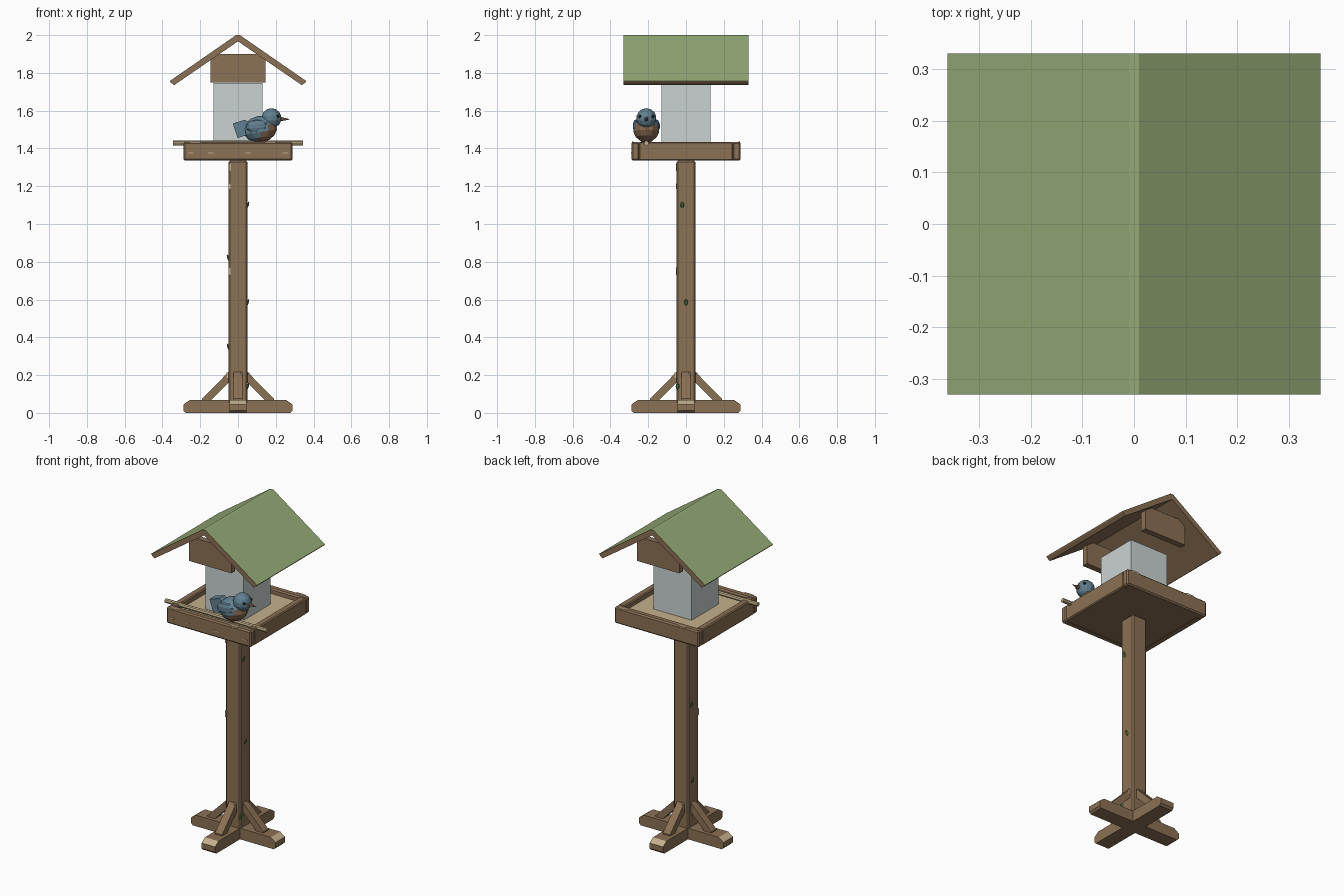
import bpy, bmesh, math
from mathutils import Matrix, Vector

cube = bpy.data.objects.get("Cube")
if cube:
    bpy.data.objects.remove(cube, do_unlink=True)


def material(name, color):
    m = bpy.data.materials.new(name)
    m.use_nodes = True
    rgba = (*color, 1)
    m.diffuse_color = rgba
    m.node_tree.nodes["Principled BSDF"].inputs["Base Color"].default_value = rgba
    return m


wood = material("brown wood", (0.26, 0.165, 0.09))
pale = material("pale bare wood", (0.55, 0.43, 0.26))
green = material("green roof", (0.30, 0.40, 0.18))
glass = material("frosted grey", (0.60, 0.65, 0.65))
blue = material("slate blue", (0.12, 0.215, 0.28))
rust = material("belly brown", (0.24, 0.14, 0.08))
leaf = material("leaf green", (0.10, 0.22, 0.07))
dark = material("dark eye", (0.02, 0.02, 0.02))


def finish(name, bm, mats, rule=None):
    """Turn a bmesh into an object, choosing face materials by a rule."""
    bmesh.ops.recalc_face_normals(bm, faces=bm.faces)
    bm.normal_update()
    if rule:
        for f in bm.faces:
            f.material_index = rule(f)
    me = bpy.data.meshes.new(name)
    bm.to_mesh(me)
    bm.free()
    for m in mats:
        me.materials.append(m)
    ob = bpy.data.objects.new(name, me)
    bpy.context.collection.objects.link(ob)
    return ob


def box(name, center, size, mats, bevel=0, rule=None, turn=0):
    bm = bmesh.new()
    bmesh.ops.create_cube(bm, size=1)
    bmesh.ops.scale(bm, vec=size, verts=bm.verts)
    if bevel:
        bmesh.ops.bevel(bm, geom=bm.edges[:], offset=bevel, segments=1, affect='EDGES')
    spin = Matrix.Rotation(turn, 4, 'Z') @ Matrix.Translation(center)
    bmesh.ops.transform(bm, matrix=spin, verts=bm.verts)
    return finish(name, bm, mats, rule)


def prism(name, profile, y0, y1, mats, rule=None, turn=0):
    """Extrude an x-z profile along y."""
    bm = bmesh.new()
    face = bm.faces.new([bm.verts.new((x, y0, z)) for x, z in profile])
    ext = bmesh.ops.extrude_face_region(bm, geom=[face])
    moved = [v for v in ext["geom"] if isinstance(v, bmesh.types.BMVert)]
    bmesh.ops.translate(bm, vec=(0, y1 - y0, 0), verts=moved)
    bmesh.ops.rotate(bm, cent=(0, 0, 0), matrix=Matrix.Rotation(turn, 3, 'Z'), verts=bm.verts)
    return finish(name, bm, mats, rule)


def ball(name, center, radii, mats, rule=None, segments=12, rings=7, tilt=0):
    bm = bmesh.new()
    bmesh.ops.create_uvsphere(bm, u_segments=segments, v_segments=rings, radius=1)
    m = Matrix.Translation(center) @ Matrix.Rotation(tilt, 4, 'Y') @ Matrix.Diagonal((*radii, 1))
    bmesh.ops.transform(bm, matrix=m, verts=bm.verts)
    return finish(name, bm, mats, rule)


def rod(name, a, b, r1, r2, mats, sides=8):
    a, b = Vector(a), Vector(b)
    bm = bmesh.new()
    bmesh.ops.create_cone(bm, cap_ends=True, segments=sides, radius1=r1, radius2=r2,
                          depth=(b - a).length)
    m = Matrix.Translation((a + b) / 2) @ (b - a).to_track_quat('Z', 'Y').to_matrix().to_4x4()
    bmesh.ops.transform(bm, matrix=m, verts=bm.verts)
    return finish(name, bm, mats)


# Crossed feet and four braces, worn pale on the upper end chamfers
def worn_end(f):
    c, n = f.calc_center_median(), f.normal
    return int(max(abs(c.x), abs(c.y)) > 0.26 and 0.5 < n.z < 0.9)


foot = [(-0.288, 0.012), (-0.276, 0), (0.276, 0), (0.288, 0.012),
        (0.288, 0.045), (0.255, 0.068), (-0.255, 0.068), (-0.288, 0.045)]
brace = [(0.045, 0.165), (0.143, 0.066), (0.19, 0.066), (0.19, 0.076), (0.045, 0.222)]
for i in range(2):
    prism(f"foot_beam_{i + 1}", foot, -0.046, 0.046, [wood, pale], worn_end, i * math.pi / 2)
for i in range(4):
    turn = i * math.pi / 2
    prism(f"brace_{i + 1}", brace, -0.024, 0.024, [wood], turn=turn)
    box(f"brace_chip_{i + 1}", (0.052, 0.019, 0.20), (0.016, 0.012, 0.03), [pale], turn=turn)

# Post
box("post", (0, 0, 0.69), (0.1, 0.1, 1.29), [wood], 0.007)
for i, (x, z, h) in enumerate([(-0.043, 1.30, 0.04), (-0.046, 0.75, 0.04), (-0.046, 1.2, 0.03)]):
    box(f"post_chip_{i + 1}", (x, -0.048, z), (0.01, 0.008, h), [pale])

# Small leaves sprouting from the post sides
for i, (side, y, z) in enumerate([(1, -0.02, 1.1), (1, 0, 0.585), (-1, 0.02, 0.82), (-1, 0.01, 0.35),
                                  (1, -0.045, 0.14)]):
    ball(f"post_leaf_{i + 1}", (side * 0.052, y, z), (0.006, 0.01, 0.02), [leaf],
         segments=6, rings=4, tilt=side * 0.3)

# Tray with four rails
box("tray_floor", (0, 0, 1.37), (0.54, 0.54, 0.066), [wood, pale],
    rule=lambda f: int(f.normal.z > 0.5))
for i, s in enumerate((-1, 1)):
    label = ("front", "back")[i]
    box(f"{label}_rail", (0, s * 0.267, 1.385), (0.576, 0.042, 0.1), [wood], 0.008)
    box(f"{('right', 'left')[i]}_rail", (s * 0.267, 0, 1.385), (0.042, 0.5, 0.1), [wood], 0.006)
    for x in (-0.2, 0.2):
        box(f"{label}_rail_wear", (x + s * 0.03, s * 0.282, 1.431), (0.055, 0.01, 0.01), [pale])
for i, x in enumerate((-0.25, -0.145, 0.055, 0.25)):
    box(f"rail_scratch_{i + 1}", (x, -0.288, 1.375), (0.03, 0.004, 0.006), [pale])

# Perch stick
rod("perch", (-0.345, -0.21, 1.428), (0.345, -0.21, 1.428), 0.013, 0.013, [pale])

# Seed hopper
box("seed_hopper", (0, 0, 1.574), (0.26, 0.26, 0.345), [glass])

# Gable boards, clipped under the roof
gable = [(-0.145, 1.75), (0.145, 1.75), (0.145, 1.88), (0.12, 1.9), (-0.12, 1.9), (-0.145, 1.88)]
for label, s in (("front", -1), ("back", 1)):
    prism(f"{label}_gable_board", gable, s * 0.272, s * 0.235, [wood])

# Roof: wooden boards with a thin green covering
for label, s in (("left", 1), ("right", -1)):
    boards = [(0, 1.967), (s * 0.338, 1.735), (s * 0.357, 1.75), (s * 0.007, 1.992), (0, 1.992)]
    cover = [(0, 1.992), (s * 0.007, 1.992), (s * 0.357, 1.75), (s * 0.361, 1.757),
             (s * 0.01, 2.0), (0, 2.0)]
    prism(f"{label}_roof_boards", boards, -0.33, 0.33, [wood])
    prism(f"{label}_roof_cover", cover, -0.33, 0.33, [green, wood],
          lambda f: int(abs(f.normal.y) > 0.5 or f.normal.z < 0.2))

# Bird: body with a brown breast, head, beak, tail, wings, eyes and legs
BY = -0.21
body_center = Vector((0.117, BY, 1.502))


def breast(f):
    d = f.calc_center_median() - body_center
    return int(d.x - 0.8 * d.z > 0.032)


ball("bird_body", body_center, (0.09, 0.07, 0.07), [blue, rust], breast, tilt=-0.15)
ball("bird_head", (0.177, BY, 1.56), (0.053, 0.053, 0.053), [blue])
rod("bird_beak", (0.215, BY, 1.556), (0.273, BY, 1.554), 0.014, 0.001, [rust], 6)
tail = [(-0.028, 1.532), (-0.002, 1.455), (0.06, 1.475), (0.08, 1.53), (0.035, 1.552)]
prism("bird_tail", tail, BY - 0.027, BY + 0.027, [blue])
for label, s in (("right", -1), ("left", 1)):
    ball(f"bird_{label}_wing", (0.1, BY + s * 0.054, 1.518), (0.06, 0.018, 0.036), [blue],
         segments=8, rings=5, tilt=-0.1)
    ball(f"bird_{label}_eye", (0.212, BY + s * 0.034, 1.57), (0.009, 0.009, 0.009), [dark],
         segments=6, rings=4)
    rod(f"bird_{label}_leg", (0.125, BY + s * 0.022, 1.425), (0.125, BY + s * 0.022, 1.46),
        0.006, 0.006, [rust], 6)
